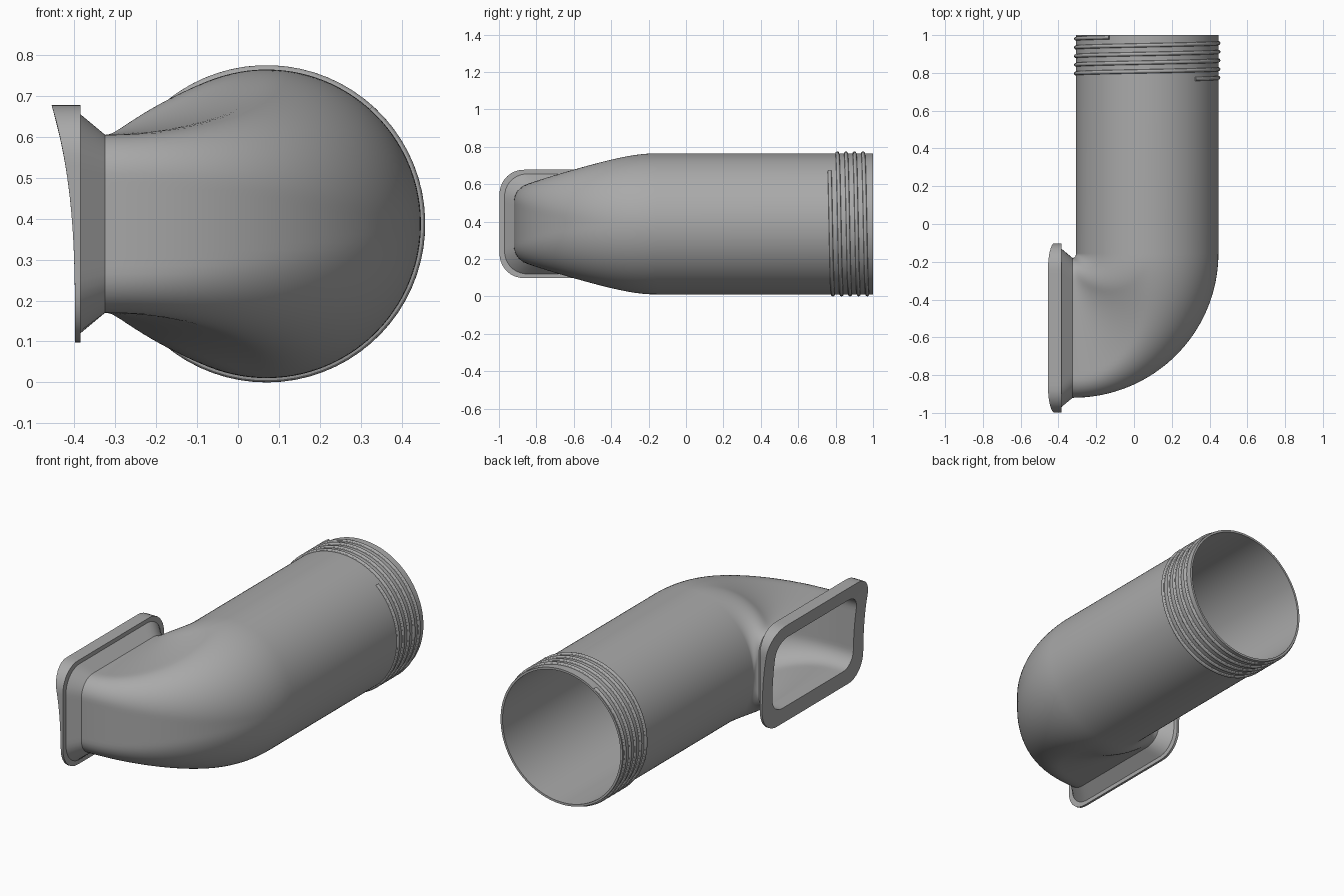
import bpy, bmesh, math
from mathutils import Vector

cube = bpy.data.objects.get("Cube")
if cube:
    bpy.data.objects.remove(cube, do_unlink=True)

grey = bpy.data.materials.new("plain grey")
grey.use_nodes = True
grey.diffuse_color = (0.4, 0.4, 0.4, 1)
grey.node_tree.nodes["Principled BSDF"].inputs["Base Color"].default_value = (0.4, 0.4, 0.4, 1)

SIDES = 128
PIVOT = Vector((-0.325, -0.155, 0.3875))   # inside corner of the elbow
REACH = 0.395                              # pivot to duct centre line
RADIUS = 0.377
WALL = 0.012
MOUTH = (0.37, 0.2175, 0.1)                # half width, half height, corner radius


def outline(w, h, r):
    """Rounded rectangle sampled at even angles around its centre."""
    points = []
    for i in range(SIDES):
        a = math.tau * (i + 0.5) / SIDES
        c, s = math.cos(a), math.sin(a)
        low, high = 0.0, w + h
        for _ in range(30):
            d = (low + high) / 2
            x, y = abs(c * d) - w + r, abs(s * d) - h + r
            dist = math.hypot(max(x, 0), max(y, 0)) + min(max(x, y), 0) - r
            low, high = (d, high) if dist < 0 else (low, d)
        points.append((c * low, s * low))
    return points


def section(angle, size, inset=0.0, shift=(0, 0, 0)):
    """Cross-section swung about the elbow pivot."""
    w, h, r = (v - inset for v in size)
    out = Vector((math.cos(angle), -math.sin(angle), 0))
    base = PIVOT + Vector(shift)
    return [base + out * (REACH + a) + Vector((0, 0, b)) for a, b in outline(w, h, r)]


def loft(name, loops, ring=True):
    """Skin the loops; join last to first, or cap both ends."""
    bm = bmesh.new()
    rows = [[bm.verts.new(p) for p in loop] for loop in loops]
    pairs = list(zip(rows, rows[1:])) + ([(rows[-1], rows[0])] if ring else [])
    for a, b in pairs:
        for i in range(len(a)):
            j = (i + 1) % len(a)
            bm.faces.new((a[i], a[j], b[j], b[i]))
    if not ring:
        bm.faces.new(rows[0])
        bm.faces.new(rows[-1])
    bmesh.ops.recalc_face_normals(bm, faces=bm.faces)
    mesh = bpy.data.meshes.new(name)
    bm.to_mesh(mesh)
    bm.free()
    mesh.materials.append(grey)
    ob = bpy.data.objects.new(name, mesh)
    bpy.context.collection.objects.link(ob)
    bpy.ops.object.select_all(action='DESELECT')
    ob.select_set(True)
    bpy.context.view_layer.objects.active = ob
    bpy.ops.object.shade_smooth_by_angle(angle=math.radians(30))
    return ob


# Hollow duct: straight round pipe, then an elbow flattening into the mouth
def duct_wall(inset):
    round_size = (RADIUS,) * 3
    loops = [section(0, round_size, inset, (0, 1 - PIVOT.y, 0))]
    steps = 40
    for i in range(steps + 1):
        t = (i / steps) ** 1.15
        blend = t * t * (3 - 2 * t)
        size = [a + (b - a) * blend for a, b in zip(round_size, MOUTH)]
        loops.append(section(math.pi / 2 * i / steps, size, inset))
    return loops


loft("elbow_duct", duct_wall(0) + duct_wall(WALL)[::-1])


# Flared collar and flange, with a face that curves forward towards the top
def mouth_loop(size, x, inset=0.0):
    return section(math.pi / 2, size, inset, (x - PIVOT.x, 0, 0))


def curved_face(loop):
    for p in loop:
        p.x = -0.398 - 0.058 * max(0, (p.z - 0.1) / 0.58) ** 3
    return loop


FLARE = (0.42, 0.2675, 0.12)
FLANGE = (0.447, 0.29, 0.13)
loft("mouth_flange", [
    mouth_loop(MOUTH, -0.325, WALL),
    mouth_loop(MOUTH, -0.325),
    mouth_loop(FLARE, -0.385),
    mouth_loop(FLANGE, -0.385),
    curved_face(mouth_loop(FLANGE, -0.385)),
    curved_face(mouth_loop(MOUTH, -0.385, WALL)),
])

# Helical screw thread around the open pipe end
start, end = math.radians(42), math.radians(5 * 360 - 32)
turns = []
count = 340
for i in range(count + 1):
    f = i / count
    a = start + (end - start) * f
    out = Vector((math.sin(a), 0, math.cos(a)))
    centre = Vector((PIVOT.x + REACH, 0.768 + 0.22 * f, PIVOT.z)) + out * RADIUS
    turns.append([centre + 0.0105 * (out * math.cos(b) + Vector((0, math.sin(b), 0)))
                  for b in (math.tau * k / 12 for k in range(12))])
loft("screw_thread", turns, ring=False)
